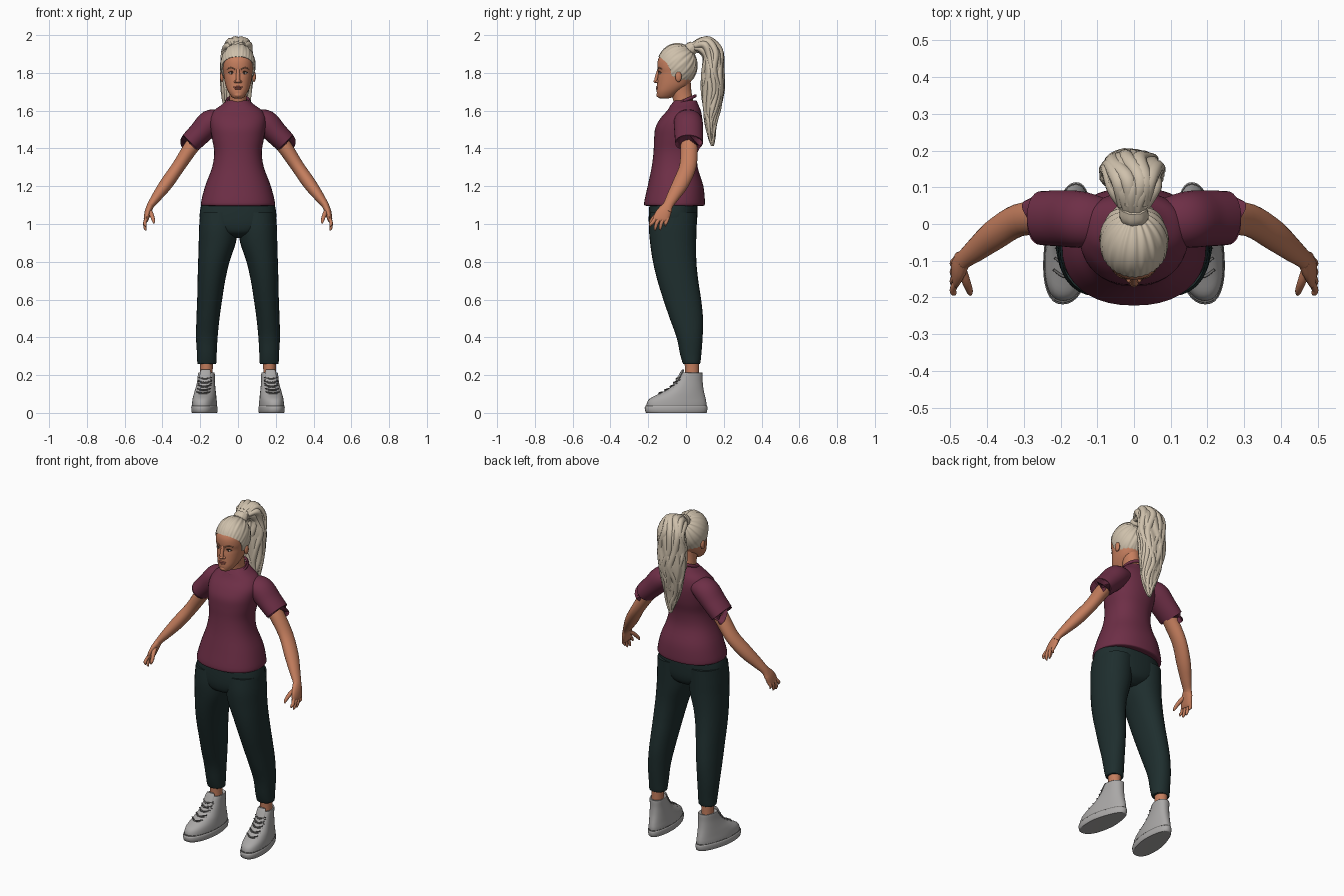
import bpy, bmesh, math
from mathutils import Vector


def material(name, rgb):
    m = bpy.data.materials.new(name)
    m.diffuse_color = (*rgb, 1)
    return m


SKIN = material("skin", (.56, .21, .112))
HAIR = material("blonde hair", (.62, .53, .41))
SHIRT = material("plum shirt", (.155, .028, .062))
PANTS = material("dark green pants", (.013, .027, .027))
SHOE = material("grey shoe", (.40, .39, .385))
LACE = material("dark grey lace", (.16, .155, .15))
WHITE = material("eye white", (.60, .52, .47))
BROWN = material("dark brown", (.05, .025, .015))
BROW = material("brow", (.33, .15, .085))
LIP = material("lip", (.42, .12, .085))


def finish(name, bm, mat, mirror=False):
    bmesh.ops.recalc_face_normals(bm, faces=bm.faces)
    me = bpy.data.meshes.new(name)
    bm.to_mesh(me)
    bm.free()
    me.materials.append(mat)
    ob = bpy.data.objects.new(name, me)
    bpy.context.collection.objects.link(ob)
    if mirror:
        ob.modifiers.new("mirror", 'MIRROR')
    return ob


def smooth_rows(rows, steps):
    """Catmull-Rom interpolation through the rows."""
    out = []
    for i in range(len(rows) - 1):
        p0, p1, p2 = rows[max(i - 1, 0)], rows[i], rows[i + 1]
        p3 = rows[min(i + 2, len(rows) - 1)]
        for k in range(steps):
            t = k / steps
            out.append([.5 * (2 * b + (c - a) * t + (2 * a - 5 * b + 4 * c - d) * t * t
                              + (3 * b - a - 3 * c + d) * t ** 3)
                        for a, b, c, d in zip(p0, p1, p2, p3)])
    return out + [list(rows[-1])]


def loft(name, rows, mat, n=24, steps=4, ref=None, power=2.0, mirror=False,
         ridges=0, amp=0, warp=None):
    """Skin rings (x, y, z, ra, rb). Without ref the rings lie flat."""
    rows = smooth_rows(rows, steps)
    bm = bmesh.new()
    rings = []
    for i, (x, y, z, ra, rb) in enumerate(rows):
        c = Vector((x, y, z))
        a, b = Vector((1, 0, 0)), Vector((0, 1, 0))
        if ref:
            t = (Vector(rows[min(i + 1, len(rows) - 1)][:3])
                 - Vector(rows[max(i - 1, 0)][:3])).normalized()
            b = Vector(ref)
            b = (b - t * b.dot(t)).normalized()
            a = b.cross(t)
        ring = []
        for k in range(n):
            th = math.tau * k / n
            cs, sn = math.cos(th), math.sin(th)
            u = math.copysign(abs(cs) ** (2 / power), cs)
            v = math.copysign(abs(sn) ** (2 / power), sn)
            f = 1 + amp * math.cos(ridges * th + 2.2 * math.sin(i * .22))
            p = c + a * (u * ra * f) + b * (v * rb * f)
            ring.append(bm.verts.new(warp(p) if warp else p))
        rings.append(ring)
    for r, s in zip(rings, rings[1:]):
        for k in range(n):
            bm.faces.new((r[k], r[(k + 1) % n], s[(k + 1) % n], s[k]))
    bm.faces.new(rings[0])
    bm.faces.new(rings[-1])
    return finish(name, bm, mat, mirror)


def span(rows, x=0):
    """(z, half width, y front, y back) -> flat ring rows."""
    return [(x, (f + b) / 2, z, w, (b - f) / 2) for z, w, f, b in rows]


def ball(name, loc, radii, mat, mirror=False):
    bm = bmesh.new()
    bmesh.ops.create_uvsphere(bm, u_segments=20, v_segments=12, radius=1)
    for v in bm.verts:
        v.co = Vector([l + r * c for l, r, c in zip(loc, radii, v.co)])
    return finish(name, bm, mat, mirror)


# Shirt: torso, sleeves and collar
loft("shirt_body", span([
    (1.098, .175, -.20, .08), (1.097, .188, -.214, .093), (1.112, .196, -.222, .10),
    (1.20, .174, -.203, .092), (1.30, .137, -.182, .062), (1.38, .126, -.172, .062),
    (1.45, .137, -.169, .078), (1.51, .146, -.162, .086), (1.56, .148, -.135, .086),
    (1.60, .128, -.10, .078), (1.63, .088, -.08, .066), (1.655, .058, -.06, .055)]),
    SHIRT, n=40, power=2.25)
loft("sleeve", [(.09, .005, 1.555, .05, .066), (.145, .012, 1.537, .068, .077),
                (.20, .015, 1.482, .062, .076), (.246, .016, 1.436, .058, .074),
                (.251, .016, 1.431, .056, .072), (.25, .016, 1.432, .047, .062)],
     SHIRT, n=28, ref=(0, 1, 0), mirror=True)
collar = [(.06 * math.cos(a), -.014 + .064 * math.sin(a), 1.65 + .028 * math.sin(a), .007, .009)
          for a in [math.tau * k / 24 for k in range(25)]]
loft("collar", collar, SHIRT, n=8, steps=1, ref=(0, 0, 1))

# Pants: pelvis and two legs
loft("pelvis", span([(.925, .05, -.12, .0), (.95, .12, -.178, .04), (.99, .188, -.195, .056),
                     (1.05, .203, -.197, .06), (1.12, .19, -.192, .06)]),
     PANTS, n=36, power=2.3)
loft("pants_leg", [
    (.10, -.066, 1.06, .10, .125), (.104, -.07, .98, .102, .126), (.110, -.068, .90, .098, .122),
    (.128, -.06, .80, .083, .115), (.141, -.043, .70, .073, .108), (.150, -.02, .60, .066, .10),
    (.159, .002, .50, .061, .088), (.165, .019, .40, .057, .069), (.165, .025, .31, .052, .056),
    (.165, .029, .265, .050, .047), (.165, .029, .258, .044, .042)],
    PANTS, n=28, power=2.15, mirror=True)

# Ankles and shoes, toes turned slightly out
loft("ankle", [(.167, .032, .15, .034, .038), (.167, .032, .22, .033, .037),
               (.167, .03, .30, .036, .04)], SKIN, n=20, mirror=True)


def toe_out(p):
    # narrow the heel and swing the toe outwards
    return Vector((.170 - .11 * p.y + p.x * (1 - max(0, p.y + .05) * 1.6), p.y, p.z))


loft("shoe_upper", span([
    (.02, .064, -.208, .106), (.05, .064, -.208, .108), (.075, .062, -.192, .104),
    (.10, .059, -.145, .098), (.13, .055, -.09, .092), (.17, .051, -.048, .088),
    (.205, .050, -.026, .088), (.213, .047, -.02, .085), (.208, .036, -.01, .074)]),
    SHOE, n=36, power=2.35, mirror=True, warp=toe_out)
loft("shoe_sole", span([(0, .062, -.205, .103), (.003, .066, -.214, .110),
                        (.028, .068, -.219, .114), (.036, .065, -.214, .110)]),
     SHOE, n=36, power=2.35, steps=2, mirror=True, warp=toe_out)
loft("shoe_welt", span([(.036, .0655, -.2145, .1105), (.040, .0655, -.2135, .1105)]),
     LACE, n=36, power=2.35, steps=1, mirror=True, warp=toe_out)
loft("shoe_tongue", [(0, -.075, .12, .026, .01), (0, -.04, .18, .03, .01),
                     (0, -.022, .215, .03, .009), (0, -.016, .23, .024, .005)],
     SHOE, n=16, mirror=True, warp=toe_out)
for i, (y, z) in enumerate([(-.14, .104), (-.108, .121), (-.08, .140), (-.062, .160), (-.048, .180)]):
    for s in (-1, 1):
        loft("lace", [(-s * .036, y + .016, z - .006, .003, .003), (0, y - .004, z, .004, .004),
                      (s * .036, y + .016, z + .008, .003, .003)],
             LACE, n=8, ref=(0, 0, 1), mirror=True, warp=toe_out)

# Arms and hands
loft("arm", [(.19, .018, 1.475, .042, .046), (.245, .017, 1.41, .040, .046),
             (.315, .010, 1.305, .035, .045), (.378, -.028, 1.215, .035, .043),
             (.428, -.068, 1.147, .027, .034), (.462, -.095, 1.10, .019, .027),
             (.475, -.108, 1.07, .017, .034)],
     SKIN, n=24, ref=(0, 1, 0), mirror=True)
loft("palm", [(.464, -.098, 1.097, .018, .026), (.476, -.115, 1.065, .018, .038),
              (.485, -.132, 1.03, .014, .042), (.488, -.136, 1.014, .009, .037)],
     SKIN, n=20, ref=(0, 1, 0), mirror=True)
for name, y0, y1, z1 in [("index_finger", -.166, -.188, .985), ("middle_finger", -.144, -.163, .966),
                         ("ring_finger", -.122, -.136, .968), ("little_finger", -.103, -.109, .988)]:
    loft(name, [(.483, y0 + .008, 1.035, .009, .010), (.493, (y0 + y1) / 2, 1.008, .009, .010),
                (.491, y1, z1 + .012, .008, .008), (.487, y1, z1, .003, .003)],
         SKIN, n=10, ref=(0, 1, 0), mirror=True)
loft("thumb", [(.472, -.118, 1.075, .012, .014), (.458, -.155, 1.05, .011, .012),
               (.448, -.182, 1.02, .009, .009), (.446, -.192, 1.004, .004, .004)],
     SKIN, n=12, ref=(1, 0, 0), mirror=True)

# Neck and head
loft("neck", [(0, -.010, 1.60, .056, .056), (0, -.014, 1.65, .047, .053),
              (0, -.025, 1.70, .046, .054), (0, -.03, 1.75, .05, .055)], SKIN, n=24)
loft("head", span([(1.664, .016, -.135, -.10), (1.672, .032, -.150, -.07), (1.70, .052, -.155, -.03),
                   (1.735, .066, -.153, .015), (1.775, .074, -.150, .035), (1.80, .078, -.147, .042),
                   (1.83, .082, -.152, .045), (1.87, .080, -.148, .042), (1.905, .066, -.125, .028),
                   (1.93, .04, -.09, .0)]), SKIN, n=36, power=2.2)
ball("ear", (.085, -.04, 1.78), (.010, .017, .028), SKIN, True)
loft("nose_bridge", [(0, -.143, 1.82, .008, .009), (0, -.154, 1.785, .009, .010),
                     (0, -.160, 1.758, .009, .012)], SKIN, n=14, ref=(1, 0, 0))
ball("nose_tip", (0, -.158, 1.756), (.013, .014, .010), SKIN)
ball("nostril", (.012, -.150, 1.754), (.009, .011, .008), SKIN, True)
ball("eye", (.034, -.137, 1.799), (.0145, .0065, .0065), WHITE, True)
ball("iris", (.034, -.1402, 1.799), (.0058, .0045, .0058), BROWN, True)
loft("upper_lid", [(.018, -.139, 1.799, .002, .002), (.034, -.1425, 1.807, .003, .003),
                   (.051, -.131, 1.800, .002, .002)], BROWN, n=8, ref=(0, 1, 0), mirror=True)
loft("eyebrow", [(.016, -.149, 1.819, .003, .003), (.038, -.143, 1.827, .004, .003),
                 (.058, -.126, 1.820, .002, .002)], BROW, n=8, ref=(0, 1, 0), mirror=True)
ball("upper_lip", (0, -.151, 1.725), (.024, .008, .005), LIP)
ball("lower_lip", (0, -.151, 1.717), (.020, .009, .006), LIP)
ball("chin", (0, -.142, 1.684), (.022, .015, .015), SKIN)

# Swept-back hair: strands fan out from the tie down to the hairline
C, R = Vector((0, -.047, 1.84)), (.093, .107, .116)
POLE, UP = Vector((0, .75, .66)), Vector((0, -.66, .75))
HAIRLINE = [(0, 116), (35, 112), (64, 108), (85, 113), (102, 121), (118, 112), (140, 110), (180, 99)]


def hairline(deg):
    for (a, ta), (b, tb) in zip(HAIRLINE, HAIRLINE[1:]):
        if deg <= b:
            return math.radians(ta + (tb - ta) * (deg - a) / (b - a))
    return math.radians(99)


bm = bmesh.new()
N, M = 144, 18
grid = []
for j in range(M + 2):
    row = []
    for k in range(N):
        phi = math.tau * k / N
        deg = math.degrees(min(phi, math.tau - phi))
        f = min(j, M) / M
        th = .03 + (hairline(deg) - .03) * f
        d = POLE * math.cos(th) + (UP * math.cos(phi) + Vector((1, 0, 0)) * math.sin(phi)) * math.sin(th)
        g = 1.0 + .018 * math.sin(18 * phi + 3 * f) * math.sin(math.pi * min(1, f + .1)) \
            + .010 * math.sin(31 * phi) * f
        if j > M:
            g = .86
        row.append(bm.verts.new(C + Vector([r * c * g for r, c in zip(R, d)])))
    grid.append(row)
for r, s in zip(grid, grid[1:]):
    for k in range(N):
        bm.faces.new((r[k], r[(k + 1) % N], s[(k + 1) % N], s[k]))
bm.faces.new(grid[0])
finish("hair_cap", bm, HAIR)

# Ponytail: ridged core, wavy strands around it, and the tie
TAIL = [(0, .015, 1.905, .022, .03), (0, .048, 1.94, .026, .036), (0, .10, 1.948, .042, .062),
        (-.004, .142, 1.90, .050, .078), (-.006, .142, 1.81, .058, .084), (-.008, .142, 1.71, .060, .080),
        (-.004, .137, 1.62, .047, .068), (0, .132, 1.54, .034, .050), (.004, .134, 1.47, .020, .030),
        (.006, .140, 1.415, .005, .007)]
loft("ponytail", TAIL, HAIR, n=72, steps=7, ref=(1, 0, 0), ridges=9, amp=.06)
for k in range(11):
    ang, path = math.tau * k / 11, []
    last = 7 + (k * 2) % 3
    for i, (x, y, z, ra, rb) in enumerate(TAIL[1:last + 1]):
        w = ang + .35 * math.sin(i * 1.9 + k * 1.3)
        r = .020 * (1 - .75 * (i / (last - 1)) ** 2) * (.6 if i == 0 else 1)
        # offset across the tail, turning with the arch at the top
        tilt = max(0, 1 - i / 3) * 1.4
        o = ra * .82 * math.cos(w)
        path.append((x + rb * .86 * math.sin(w), y + o * math.cos(tilt), z + o * math.sin(tilt),
                     r, r * 1.15))
    loft("hair_strand", path, HAIR, n=10, steps=5, ref=(1, 0, 0))
loft("hair_tie", [(0, .012, 1.915, .032, .036), (0, .026, 1.928, .036, .040),
                  (0, .044, 1.942, .030, .036)], HAIR, n=24, ref=(1, 0, 0), ridges=8, amp=.04)

# Smooth shading with sharp hems
bpy.ops.object.select_all(action='SELECT')
bpy.context.view_layer.objects.active = bpy.context.selected_objects[0]
bpy.ops.object.shade_smooth_by_angle(angle=math.radians(50))
